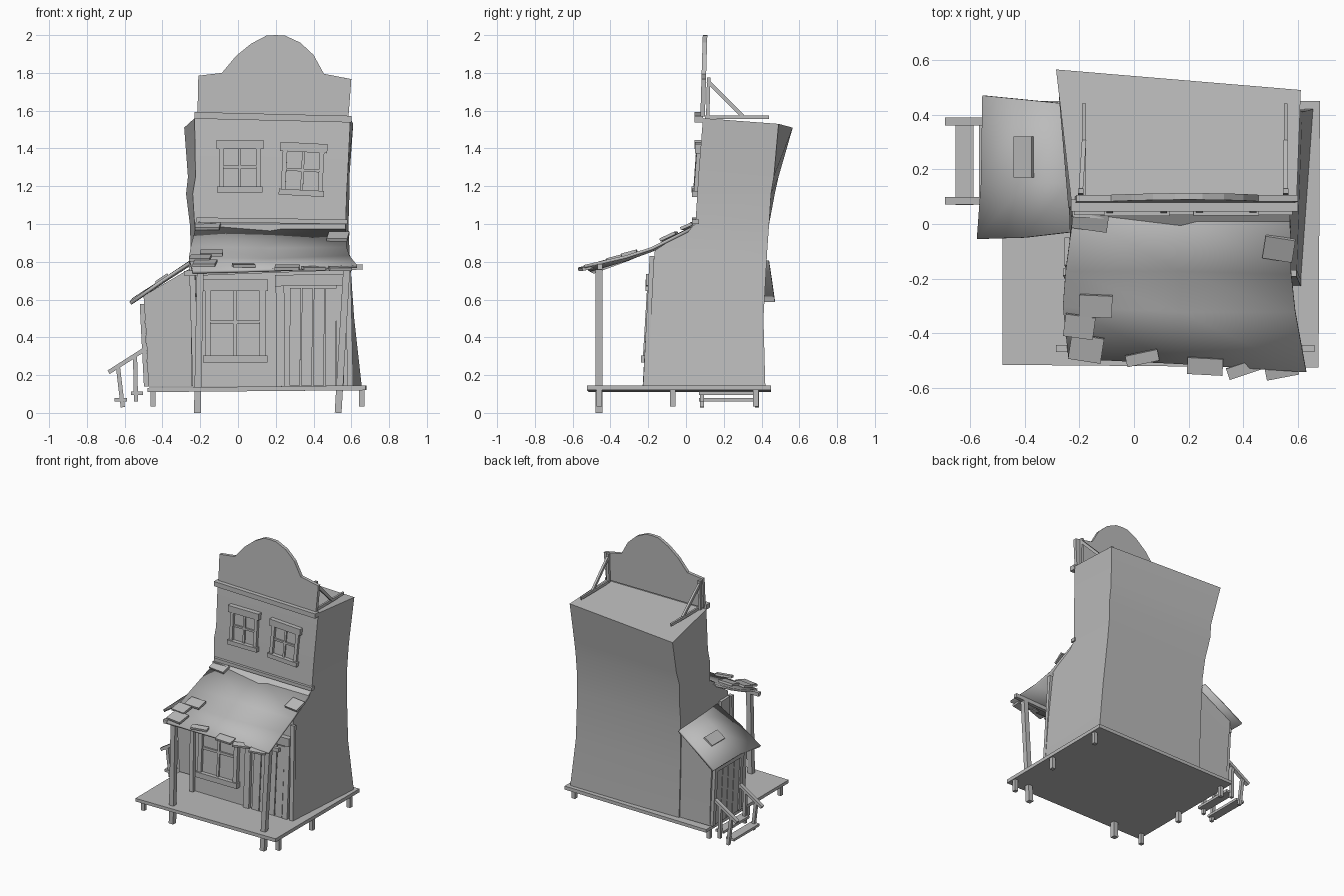
import bpy, bmesh, math, random
from mathutils import Vector as V

random.seed(4)
cube = bpy.data.objects.get("Cube")
if cube:
    bpy.data.objects.remove(cube, do_unlink=True)

grey = bpy.data.materials.new("plain grey")
grey.use_nodes = True
grey.diffuse_color = (0.5, 0.5, 0.5, 1)
grey.node_tree.nodes["Principled BSDF"].inputs["Base Color"].default_value = (0.5, 0.5, 0.5, 1)


def finish(name, bm, smooth=0, thick=0):
    bmesh.ops.recalc_face_normals(bm, faces=bm.faces)
    mesh = bpy.data.meshes.new(name)
    bm.to_mesh(mesh)
    bm.free()
    mesh.materials.append(grey)
    ob = bpy.data.objects.new(name, mesh)
    bpy.context.collection.objects.link(ob)
    if thick:
        mod = ob.modifiers.new("thickness", 'SOLIDIFY')
        mod.thickness, mod.offset = thick, 0
    if smooth:
        bpy.ops.object.select_all(action='DESELECT')
        ob.select_set(True)
        bpy.context.view_layer.objects.active = ob
        bpy.ops.object.shade_smooth_by_angle(angle=math.radians(smooth))
    return ob


def beam(p, q, w, h):
    """Corners of a bar from p to q."""
    p, q = V(p), V(q)
    d = (q - p).normalized()
    side = V((1, 0, 0)) if abs(d.z) > 0.8 else d.cross(V((0, 0, 1)))
    side = (side - d * side.dot(d)).normalized()
    up = side.cross(d)
    return [e + side * a * w / 2 + up * b * h / 2 for e in (p, q)
            for a, b in ((-1, -1), (1, -1), (1, 1), (-1, 1))]


def solids(name, parts):
    bm = bmesh.new()
    for pts in parts:
        v = [bm.verts.new(p) for p in pts]
        bm.faces.new(v[:4])
        bm.faces.new(v[4:])
        for i in range(4):
            j = (i + 1) % 4
            bm.faces.new((v[i], v[j], v[j + 4], v[i + 4]))
    return finish(name, bm)


def loft(name, rows, closed=False, smooth=50, thick=0):
    bm = bmesh.new()
    rings = [[bm.verts.new(p) for p in row] for row in rows]
    n = len(rings[0])
    for a, b in zip(rings, rings[1:]):
        for i in range(n if closed else n - 1):
            j = (i + 1) % n
            bm.faces.new((a[i], a[j], b[j], b[i]))
    if closed:
        bm.faces.new(rings[0])
        bm.faces.new(rings[-1])
    return finish(name, bm, smooth, thick)


def ring(z, fl, fr, br, bl, zr=None, zl=None):
    return [(*fl, z), (*fr, z), (*br, zr or z), (*bl, zl or z)]


# Crooked two-storey body
loft("main_walls", [
    ring(.14, (-.22, -.20), (.61, -.21), (.655, .42), (-.23, .41)),
    ring(.50, (-.22, -.185), (.595, -.19), (.615, .41), (-.24, .41)),
    ring(.86, (-.23, -.165), (.57, -.165), (.59, .43), (-.25, .42)),
    ring(1.0, (-.23, .05), (.57, .05), (.585, .44), (-.255, .44)),
    ring(1.16, (-.24, .06), (.575, .06), (.59, .45), (-.275, .47)),
    ring(1.25, (-.225, .065), (.58, .065), (.59, .465), (-.265, .49)),
    ring(1.56, (-.23, .09), (.595, .09), (.61, .49), (-.285, .565), 1.53, 1.51)],
    closed=True)

# Lean-to on the side
loft("side_room_walls", [
    ring(.14, (-.475, -.01), (-.21, -.01), (-.21, .40), (-.475, .40)),
    ring(.40, (-.485, -.01), (-.21, -.01), (-.21, .40), (-.485, .405)),
    [(-.50, -.01, .62), (-.21, -.01, .79), (-.21, .405, .79), (-.50, .41, .62)]],
    closed=True)
loft("side_room_roof", [
    [(-.57, -.055, .58), (-.40, -.05, .70), (-.23, -.03, .81)],
    [(-.555, .15, .60), (-.39, .15, .70), (-.235, .15, .80)],
    [(-.55, .47, .595), (-.40, .455, .70), (-.25, .44, .80)]], thick=.018)
solids("side_room_roof_patch", [beam((-.435, .245, .688), (-.37, .245, .732), .15, .018)])

# Deck and its feet
solids("deck", [[(-.48, -.515, .11), (.675, -.525, .12), (.68, .45, .12), (-.48, .45, .11),
                 (-.48, -.515, .133), (.675, -.525, .146), (.68, .45, .146), (-.48, .45, .133)]])
solids("deck_feet", [beam((x, y, .035), (x, y, .12), .028, .028)
                     for x in (-.45, .655) for y in (-.46, -.07, .37)])

# Porch roof, beam, posts and loose shingles
loft("porch_roof", [
    [(-.22, .05, .99), (.17, .05, .985), (.57, .05, .985)],
    [(-.25, -.17, .875), (.17, -.17, .865), (.575, -.18, .87)],
    [(-.26, -.30, .815), (.17, -.32, .81), (.59, -.32, .825)],
    [(-.24, -.49, .745), (.17, -.51, .755), (.63, -.54, .775)]], thick=.016)
solids("porch_beam", [beam((-.285, -.455, .738), (.66, -.455, .773), .026, .028)])
solids("porch_posts", [beam((-.215, -.46, 0), (-.20, -.46, .74), .036, .036),
                       beam((.53, -.46, 0), (.575, -.46, .76), .036, .036)])


def shingle(x, y, w, length):
    def height(v):
        return .888 + (v + .17) * (.54 if v > -.17 else .345)
    a, b = y - length / 2, y + length / 2
    skew = random.uniform(-.008, .008)
    return beam((x + skew, a, height(a) + .006), (x - skew, b, height(b)), w, .016)


solids("loose_shingles", [shingle(*s) for s in (
    (-.16, .01, .13, .06), (.53, -.09, .11, .08), (-.14, -.30, .12, .08),
    (-.20, -.375, .11, .08), (-.175, -.455, .12, .09), (.26, -.52, .13, .06),
    (.40, -.53, .12, .04), (.54, -.535, .12, .05), (.03, -.49, .12, .04))])

# Boards at the corners of the walls
solids("corner_boards", [beam((-.225, -.215, .14), (-.245, -.175, .83), .03, .025),
                         beam((.595, -.215, .14), (.58, -.18, .83), .03, .025),
                         beam((-.235, -.12, .14), (-.245, -.10, .83), .02, .10)])


# Framed windows with four panes
def window(name, cx, y, cz, w, h, lean, tilt, bar=.024):
    def at(u, v, out=0):
        return V((cx + u * math.cos(tilt) - v * math.sin(tilt), y + lean * v - out,
                  cz + v * math.cos(tilt) + u * math.sin(tilt)))
    x, z = w / 2, h / 2
    parts = [beam(at(0, -z), at(0, z), w, .012),
             beam(at(0, -z, .008), at(0, z, .008), bar * .6, .018),
             beam(at(-x, 0, .008), at(x, 0, .008), .018, bar * .6),
             beam(at(-x - .015, z, .012), at(x + .015, z, .012), .045, bar * 2),
             beam(at(-x - .01, -z, .012), at(x + .01, -z, .012), .045, bar * 1.3)]
    for s in (-1, 1):
        parts.append(beam(at(s * (x - bar / 2), -z, .01), at(s * (x - bar / 2), z, .01), bar, .03))
    solids(name, parts)


window("porch_window", -.015, -.192, .48, .32, .39, .06, 0, .03)
window("upper_window_right", .01, .072, 1.302, .22, .24, .07, 0)
window("upper_window_left", .342, .074, 1.285, .22, .24, .07, math.radians(-3))

# Plank doors
planks = [beam((x, -.218, .145), (x + .004, -.188, .66), .057, .02)
          for x in (.30, .363, .426, .489)]
solids("front_door", planks + [
    beam((.225, -.212, .14), (.222, -.18, .70), .045, .035),
    beam((.542, -.212, .14), (.542, -.18, .70), .04, .035),
    beam((.195, -.19, .70), (.565, -.19, .705), .045, .06)])
solids("side_door", [beam((-.484, y, .14), (-.503, y, .54), .014, .062)
                     for y in (.13, .197, .264, .331)] +
       [beam((-.486, y, .14), (-.508, y, .57), .024, .03) for y in (.08, .38)] +
       [beam((-.508, .06, .56), (-.508, .40, .56), .024, .035)])

# Side steps with hand rails
stairs = [beam((-.62, .07, .07), (-.62, .37, .07), .065, .018),
          beam((-.535, .07, .105), (-.535, .37, .105), .065, .018)]
for y in (.085, .375):
    stairs += [beam((-.685, y, .215), (-.465, y, .355), .028, .022),
               beam((-.61, y, .03), (-.635, y, .24), .022, .022),
               beam((-.54, y, .06), (-.545, y, .30), .022, .022)]
solids("side_steps", stairs)

# Ledges across the front
solids("ledges", [beam((-.225, .045, .995), (-.11, .04, .99), .04, .03),
                  beam((-.22, .05, 1.022), (.58, .05, 1.012), .035, .025),
                  beam((-.23, .068, 1.575), (.60, .068, 1.555), .045, .035)])

# Rounded false front
outline = [(-.215, 1.57), (-.21, 1.785), (-.085, 1.80)]
outline += [(-.01, 1.89), (.07, 1.955), (.15, 1.997), (.20, 2.0), (.25, 1.997),
            (.33, 1.96), (.40, 1.895), (.455, 1.795)]
outline += [(.60, 1.767), (.585, 1.57)]
bm = bmesh.new()
front = bm.faces.new([bm.verts.new((x, .076 + (z - 1.57) * .03, z)) for x, z in outline])
extra = bmesh.ops.extrude_face_region(bm, geom=[front])
bmesh.ops.translate(bm, vec=(0, .024, 0),
                    verts=[v for v in extra["geom"] if isinstance(v, bmesh.types.BMVert)])
finish("false_front", bm)

# Braces behind the false front
braces = []
for x, lean in ((-.195, .012), (.555, 0)):
    braces += [beam((x + lean, .10, 1.565), (x + lean, .44, 1.565), .014, .02),
               beam((x, .115, 1.56), (x, .12, 1.775), .02, .018),
               beam((x, .115, 1.755), (x + lean, .30, 1.57), .016, .02)]
solids("false_front_braces", braces)
